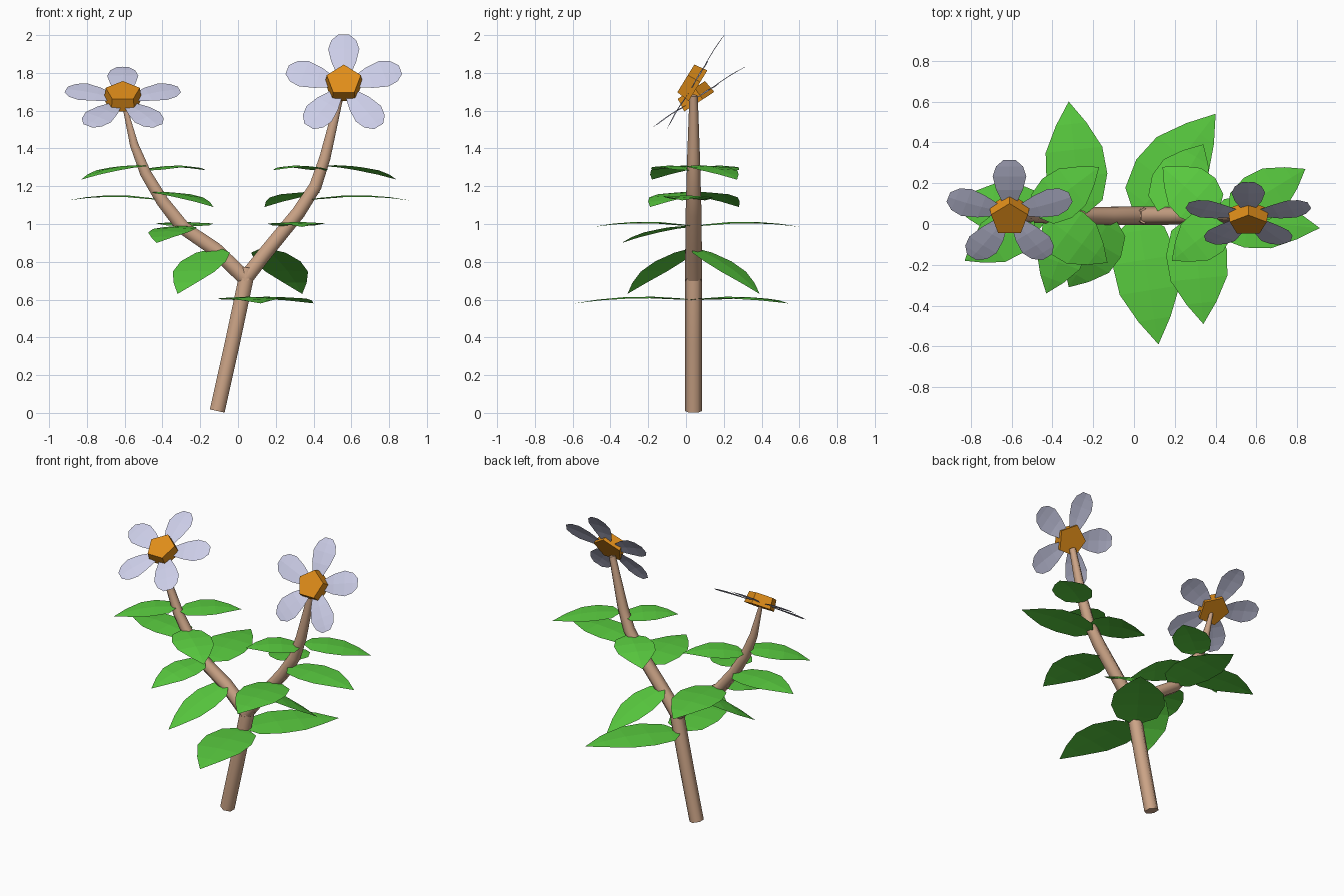
import bpy, bmesh, math
from mathutils import Vector, Matrix

if "Cube" in bpy.data.objects:
    bpy.data.objects.remove(bpy.data.objects["Cube"])


def material(name, rgb):
    m = bpy.data.materials.new(name)
    m.diffuse_color = (*rgb, 1)
    m.use_nodes = True
    m.node_tree.nodes["Principled BSDF"].inputs["Base Color"].default_value = m.diffuse_color
    return m


BARK = material("bark", (0.60, 0.37, 0.24))
GREEN = material("leaf_green", (0.10, 0.60, 0.05))
LILAC = material("petal_lilac", (0.60, 0.61, 0.80))
ORANGE = material("centre_orange", (0.75, 0.27, 0.01))


def to_object(name, bm, mat, matrix):
    mesh = bpy.data.meshes.new(name)
    bm.to_mesh(mesh)
    bm.free()
    mesh.materials.append(mat)
    ob = bpy.data.objects.new(name, mesh)
    ob.matrix_world = matrix
    bpy.context.collection.objects.link(ob)
    return ob


def frame(right, along, up, origin):
    m = Matrix((right, along, up)).transposed().to_4x4()
    m.translation = origin
    return m


def stalk(name, points):
    # six-sided tapering tube through (x, z, radius) points
    cu = bpy.data.curves.new(name, 'CURVE')
    cu.dimensions = '3D'
    cu.bevel_depth = 1.0
    cu.bevel_resolution = 1
    cu.use_fill_caps = True
    sp = cu.splines.new('POLY')
    sp.points.add(len(points) - 1)
    for p, (x, z, r) in zip(sp.points, points):
        p.co = (x, 0.04, z, 1)
        p.radius = r
    cu.materials.append(BARK)
    bpy.context.collection.objects.link(bpy.data.objects.new(name, cu))


def blade(profile, length, width, arch, fold):
    # creased blade along +y; profile gives (position, half-width) fractions
    bm = bmesh.new()
    rows = []
    for t, w in profile:
        z = arch * 4 * t * (1 - t)
        hw = w * width / 2
        mid = bm.verts.new((0, t * length, z))
        if hw == 0:
            rows.append((mid, mid, mid))
        else:
            rows.append((bm.verts.new((-hw, t * length, z - fold * w)), mid,
                         bm.verts.new((hw, t * length, z - fold * w))))
    for a, b in zip(rows, rows[1:]):
        for i in (0, 1):
            vs = list(dict.fromkeys((a[i], a[i + 1], b[i + 1], b[i])))
            bm.faces.new(vs)
    return bm


# Stem and two branches
stalk("stem", [(-0.11, 0.01, 0.046), (-0.03, 0.37, 0.046), (0.04, 0.70, 0.046), (0.05, 0.77, 0.04)])
stalk("left_branch", [(0.05, 0.70, 0.046), (-0.12, 0.865, 0.044), (-0.29, 0.98, 0.042),
                      (-0.40, 1.12, 0.038), (-0.49, 1.27, 0.034), (-0.55, 1.42, 0.026), (-0.605, 1.64, 0.012)])
stalk("right_branch", [(0.03, 0.70, 0.046), (0.14, 0.84, 0.044), (0.32, 1.06, 0.042),
                       (0.41, 1.20, 0.038), (0.46, 1.35, 0.034), (0.54, 1.68, 0.022)])

# Leaves: base, tip, width
LEAF = [(0, 0.2), (0.1, 0.75), (0.33, 1), (0.57, 0.93), (0.8, 0.5), (1, 0)]
leaves = [
    ((0.02, 0.03, 0.60), (0.12, -0.59, 0.58), 0.32),
    ((0.02, 0.05, 0.60), (0.40, 0.54, 0.58), 0.34),
    ((-0.11, 0.03, 0.87), (-0.32, -0.31, 0.63), 0.28),
    ((0.14, 0.05, 0.87), (0.34, 0.39, 0.63), 0.28),
    ((-0.26, 0.05, 0.99), (-0.32, 0.60, 0.985), 0.30),
    ((-0.29, 0.03, 0.99), (-0.43, -0.34, 0.90), 0.24),
    ((0.29, 0.03, 0.99), (0.34, -0.49, 0.985), 0.30),
    ((-0.42, 0.05, 1.13), (-0.90, 0.10, 1.125), 0.26),
    ((0.38, 0.03, 1.13), (0.91, -0.02, 1.125), 0.26),
    ((-0.43, 0.03, 1.17), (-0.13, -0.19, 1.09), 0.26),
    ((0.40, 0.05, 1.17), (0.14, 0.28, 1.09), 0.26),
    ((-0.48, 0.05, 1.285), (-0.17, 0.28, 1.285), 0.24),
    ((0.45, 0.03, 1.285), (0.185, -0.18, 1.285), 0.24),
    ((-0.50, 0.03, 1.31), (-0.83, -0.18, 1.235), 0.24),
    ((0.48, 0.05, 1.31), (0.84, 0.27, 1.235), 0.24),
]
for base, tip, width in leaves:
    base, tip = Vector(base), Vector(tip)
    along = (tip - base).normalized()
    right = along.cross(Vector((0, 0, 1))).normalized()
    bm = blade(LEAF, (tip - base).length, width, 0.025, 0.008)
    to_object("leaf", bm, GREEN, frame(right, along, right.cross(along), base))

# Flowers: five petals around a pentagonal centre
PETAL = [(0, 0.45), (0.3, 0.8), (0.62, 1), (0.85, 0.8), (1, 0.35)]


def flower(side, centre, up):
    right, up = Vector((1, 0, 0)), Vector(up).normalized()
    base = frame(right, up, right.cross(up), Vector(centre))
    for k in range(5):
        spin = Matrix.Rotation(k * math.tau / 5, 4, 'Z') @ Matrix.Translation((0, 0.07, 0))
        to_object(side + "_petal", blade(PETAL, 0.245, 0.165, 0.008, 0.004), LILAC, base @ spin)
    bm = bmesh.new()
    bmesh.ops.create_cone(bm, cap_ends=True, segments=5, radius1=0.105, radius2=0.095, depth=0.075)
    top = max(bm.verts, key=lambda v: v.co.y).co
    turn = math.pi / 2 - math.atan2(top.y, top.x)
    to_object(side + "_flower_centre", bm, ORANGE,
              base @ Matrix.Translation((0, 0, 0.016)) @ Matrix.Rotation(turn, 4, 'Z'))


flower("left", (-0.61, 0.05, 1.66), (0, 0.84, 0.55))
flower("right", (0.56, 0.04, 1.735), (0, 0.52, 0.85))
